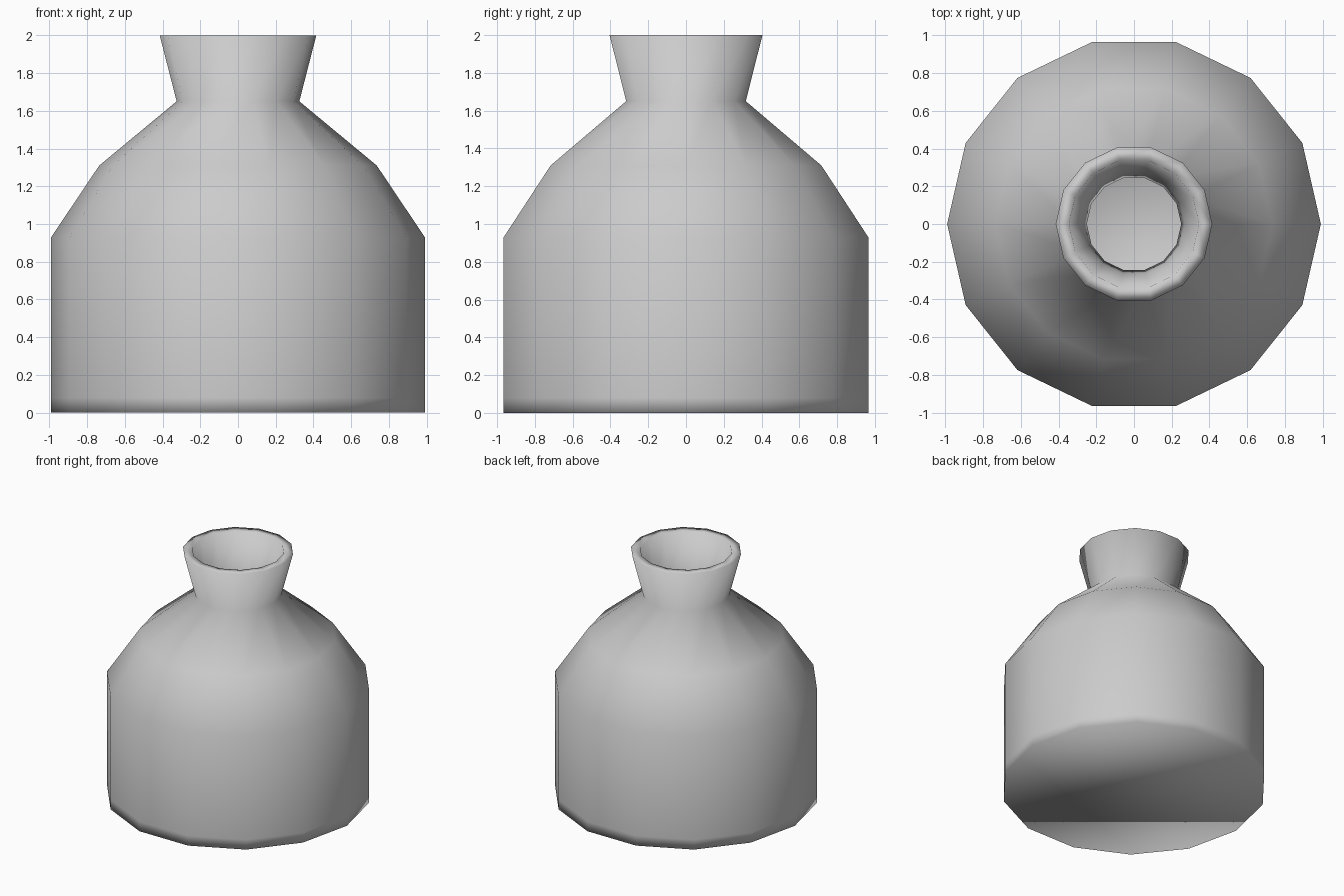
import bpy, bmesh, math

if "Cube" in bpy.data.objects:
    bpy.data.objects.remove(bpy.data.objects["Cube"])

SIDES = 14

# Jar profile (radius, height): base, outer wall, rim, then inner wall down to the floor
profile = [
    (0.99, 0.0), (0.99, 0.08), (0.99, 0.93), (0.735, 1.31), (0.325, 1.65), (0.415, 2.0),
    (0.345, 2.0), (0.27, 1.67), (0.25, 1.61), (0.68, 1.26), (0.92, 0.91), (0.92, 0.07),
]

bm = bmesh.new()
rings = []
for r, z in profile:
    rings.append([bm.verts.new((r * math.cos(2 * math.pi * i / SIDES),
                                r * math.sin(2 * math.pi * i / SIDES), z))
                  for i in range(SIDES)])

# Walls between neighbouring rings
for a, b in zip(rings, rings[1:]):
    for i in range(SIDES):
        j = (i + 1) % SIDES
        bm.faces.new((a[i], a[j], b[j], b[i]))

# Underside and inner floor
bm.faces.new(rings[0][::-1])
bm.faces.new(rings[-1])
bmesh.ops.recalc_face_normals(bm, faces=bm.faces)
for f in bm.faces:
    f.smooth = True

mesh = bpy.data.meshes.new("jar")
bm.to_mesh(mesh)
bm.free()
jar = bpy.data.objects.new("jar", mesh)
bpy.context.collection.objects.link(jar)
